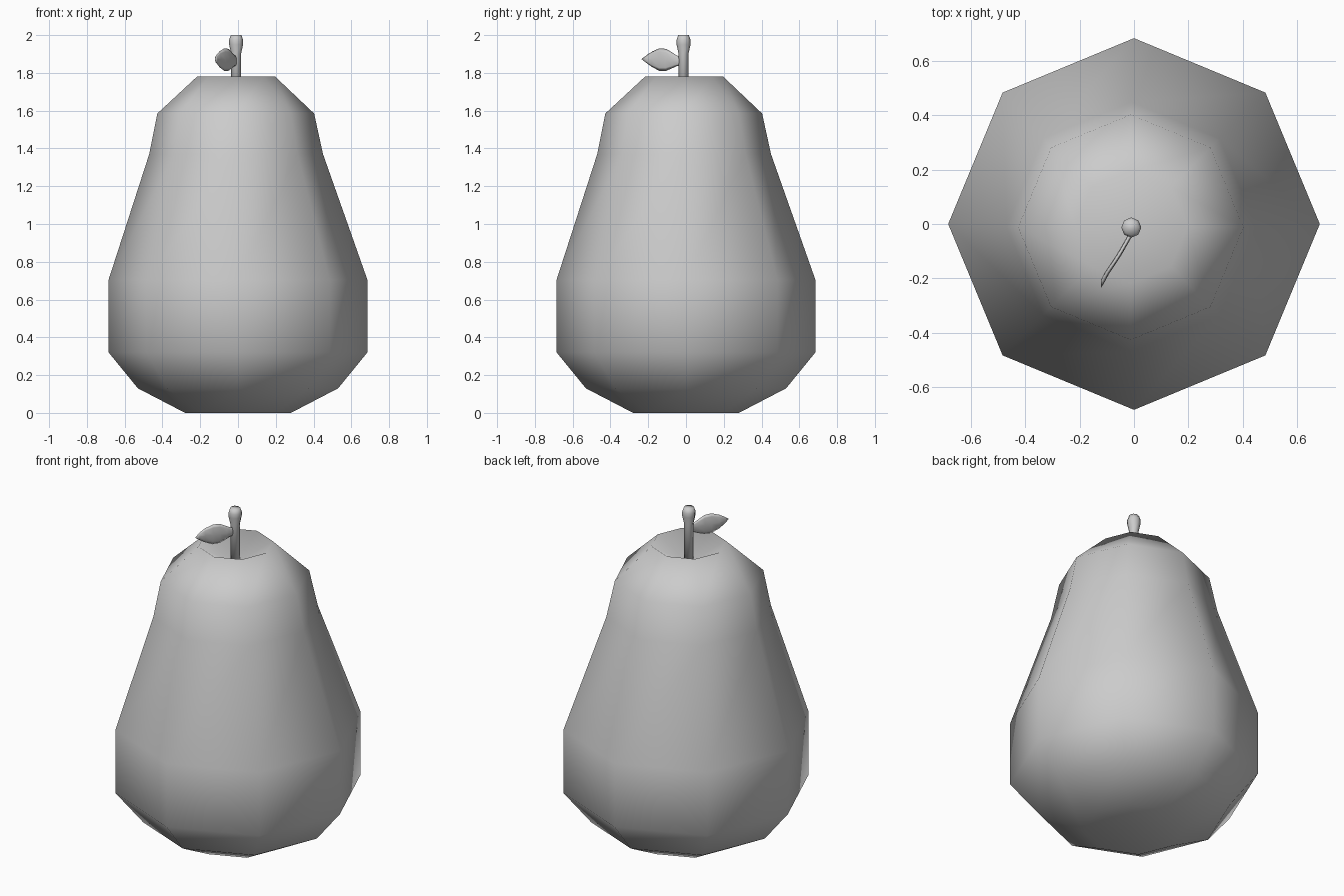
import bpy, bmesh
from math import sin, cos, pi
from mathutils import Vector

if "Cube" in bpy.data.objects:
    bpy.data.objects.remove(bpy.data.objects["Cube"])


def loft(name, rings, start=None, end=None):
    """Skin a list of equal-sized rings, closing each end with a pole or a cap."""
    bm = bmesh.new()
    loops = [[bm.verts.new(p) for p in ring] for ring in rings]
    n = len(loops[0])
    for a, b in zip(loops, loops[1:]):
        for i in range(n):
            j = (i + 1) % n
            bm.faces.new((a[i], a[j], b[j], b[i]))
    for loop, pole in ((loops[0], start), (loops[-1], end)):
        if pole is None:
            bm.faces.new(loop)
        else:
            tip = bm.verts.new(pole)
            for i in range(n):
                bm.faces.new((loop[i], loop[(i + 1) % n], tip))
    bmesh.ops.recalc_face_normals(bm, faces=bm.faces)
    for f in bm.faces:
        f.smooth = True
    mesh = bpy.data.meshes.new(name)
    bm.to_mesh(mesh)
    bm.free()
    obj = bpy.data.objects.new(name, mesh)
    bpy.context.collection.objects.link(obj)
    return obj


def circle(r, z, cx=0.0, cy=0.0, n=8):
    return [(cx + r * cos(2 * pi * i / n), cy + r * sin(2 * pi * i / n), z) for i in range(n)]


# Pear body: eight sides, neck leaning slightly, dimpled top and bottom
body = [(0.28, 0.0, 0), (0.53, 0.13, 0), (0.685, 0.32, 0), (0.685, 0.705, 0),
        (0.46, 1.37, -0.01), (0.415, 1.585, -0.012), (0.207, 1.78, -0.01)]
loft("pear_body", [circle(r, z, c, c) for r, z, c in body],
     start=(0, 0, 0.03), end=(-0.01, -0.012, 1.66))

# Stem with a small knob on top
stem = [(0.026, 1.64), (0.026, 1.90), (0.037, 1.95), (0.037, 1.975), (0.028, 2.0)]
loft("stem", [circle(r, z, -0.01, -0.013) for r, z in stem])

# Leaf: thin upright blade curving out from the stem
stations = [(-0.012, -0.020, 1.862, 0.032), (-0.016, -0.045, 1.864, 0.026),
            (-0.030, -0.070, 1.866, 0.040), (-0.050, -0.105, 1.869, 0.058),
            (-0.072, -0.140, 1.870, 0.060), (-0.098, -0.178, 1.872, 0.042),
            (-0.115, -0.210, 1.873, 0.020)]
rings = []
for k, (x, y, z, h) in enumerate(stations):
    p, q = stations[max(k - 1, 0)], stations[min(k + 1, len(stations) - 1)]
    side = Vector((p[1] - q[1], q[0] - p[0], 0)).normalized()
    rings.append([Vector((x, y, z + h * sin(a))) + side * 0.008 * cos(a)
                  for a in (2 * pi * i / 8 for i in range(8))])
loft("leaf", rings, end=(-0.122, -0.236, 1.873))
